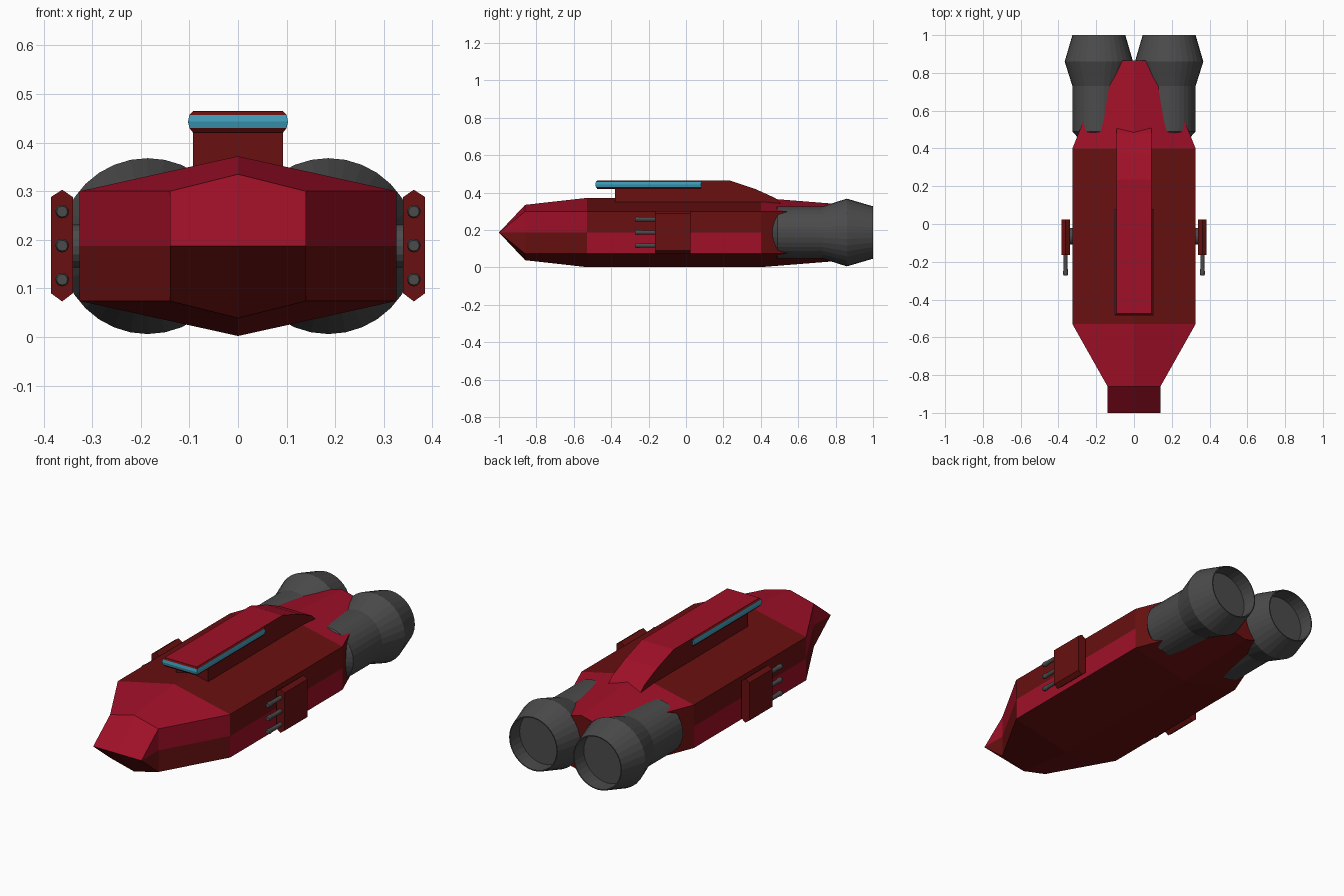
import bpy, bmesh, math

cube = bpy.data.objects.get("Cube")
if cube:
    bpy.data.objects.remove(cube, do_unlink=True)


def material(name, r, g, b):
    m = bpy.data.materials.new(name)
    m.use_nodes = True
    m.diffuse_color = (r, g, b, 1)
    m.node_tree.nodes["Principled BSDF"].inputs["Base Color"].default_value = (r, g, b, 1)
    return m


CRIMSON = material("crimson", 0.35, 0.005, 0.021)
DARK_RED = material("dark_red", 0.14, 0.005, 0.005)
GREY = material("gunmetal_grey", 0.07, 0.07, 0.07)
TEAL = material("teal_glass", 0.05, 0.33, 0.48)


def loft(name, rings, mats, rule=None, cap_start=True, cap_end=True):
    """Skin a list of equal-length closed rings; rule(face) picks a material slot."""
    bm = bmesh.new()
    rows = [[bm.verts.new(p) for p in ring] for ring in rings]
    n = len(rows[0])
    for a, b in zip(rows, rows[1:]):
        for i in range(n):
            j = (i + 1) % n
            bm.faces.new((a[i], a[j], b[j], b[i]))
    if cap_start:
        bm.faces.new(rows[0])
    if cap_end:
        bm.faces.new(rows[-1])
    bmesh.ops.remove_doubles(bm, verts=bm.verts, dist=0.0001)
    bmesh.ops.recalc_face_normals(bm, faces=bm.faces)
    bm.normal_update()
    if rule:
        for f in bm.faces:
            f.material_index = rule(f.normal, f.calc_center_median())
    me = bpy.data.meshes.new(name)
    bm.to_mesh(me)
    bm.free()
    for m in mats:
        me.materials.append(m)
    ob = bpy.data.objects.new(name, me)
    bpy.context.collection.objects.link(ob)
    return ob


def lathe(name, x, z, profile, mat, sides):
    """Round part along y from (y, radius) pairs."""
    rings = [[(x + r * math.cos(math.tau * i / sides), y, z + r * math.sin(math.tau * i / sides))
              for i in range(sides)] for y, r in profile]
    return loft(name, rings, [mat])


# Hull: eight-point sections that collapse to a flat nose edge
MID = 0.187


def hull_ring(y, w, side, ridge):
    half = [(0, ridge), (w, side), (w, 0), (w, -side), (0, -ridge)]
    half += [(-x, z) for x, z in half[3:0:-1]]
    return [(x, y, MID + z) for x, z in half]


def hull_colour(n, c):
    if c.y < -0.54:
        return 0 if c.z > MID else 1
    if c.y > 0.45:
        return 0 if n.z > 0.5 else 1
    return 0 if abs(n.x) > 0.9 and c.z < MID else 1


loft("hull", [hull_ring(-1, 0.14, 0, 0), hull_ring(-0.86, 0.14, 0.113, 0.148),
              hull_ring(-0.53, 0.326, 0.113, 0.185), hull_ring(0.4, 0.326, 0.113, 0.185),
              hull_ring(0.865, 0.14, 0.113, 0.148)],
     [CRIMSON, DARK_RED], hull_colour, cap_start=False)

# Bridge: side profile extruded across the ridge
bridge = [(-0.475, 0.465), (0.235, 0.465), (0.37, 0.42), (0.48, 0.37), (0.55, 0.3),
          (-0.38, 0.3), (-0.38, 0.42), (-0.475, 0.42)]
loft("bridge", [[(x, y, z) for y, z in bridge] for x in (-0.093, 0.093)],
     [CRIMSON, DARK_RED], lambda n, c: 0 if n.z > 0.3 else 1)

# Window band wrapped around the bridge front
band = [(0.421, 0), (0.43, 0.007), (0.443, 0.01), (0.457, 0.007), (0.464, 0)]
loft("window_band",
     [[(-0.093 - o, -0.475 - o, z), (0.093 + o, -0.475 - o, z),
       (0.093 + o, 0.08, z), (-0.093 - o, 0.08, z)] for z, o in band],
     [DARK_RED, TEAL], lambda n, c: 1 if 0.431 < c.z < 0.456 and abs(n.z) < 0.9 else 0)

for side, label in ((1, "left"), (-1, "right")):
    # Engine with a hollow nozzle
    lathe(label + "_engine", side * 0.186, MID,
          [(0.4, 0.06), (0.49, 0.14), (0.73, 0.14), (0.86, 0.181), (1.0, 0.14),
           (1.0, 0.135), (0.92, 0.135)], GREY, 32)

    # Gun pod: six-sided section with ridged top and bottom
    pod = [(0.34, 0.288), (0.362, 0.303), (0.385, 0.288), (0.385, 0.09), (0.362, 0.073), (0.34, 0.09)]
    loft(label + "_gun_pod", [[(side * x, y, z) for x, z in pod] for y in (-0.165, 0.025)], [DARK_RED])

    # Pivot joining the pod to the hull
    pivot = [[(side * x, -0.065 + 0.044 * math.cos(math.tau * i / 16),
               MID + 0.044 * math.sin(math.tau * i / 16)) for i in range(16)] for x in (0.31, 0.35)]
    loft(label + "_gun_pivot", pivot, [GREY])

    # Three barrels with flared muzzles
    for k, part in enumerate(("lower", "middle", "upper")):
        lathe(f"{label}_{part}_barrel", side * 0.362, 0.118 + 0.07 * k,
              [(-0.272, 0.011), (-0.262, 0.014), (-0.235, 0.011), (-0.15, 0.011)], GREY, 12)
